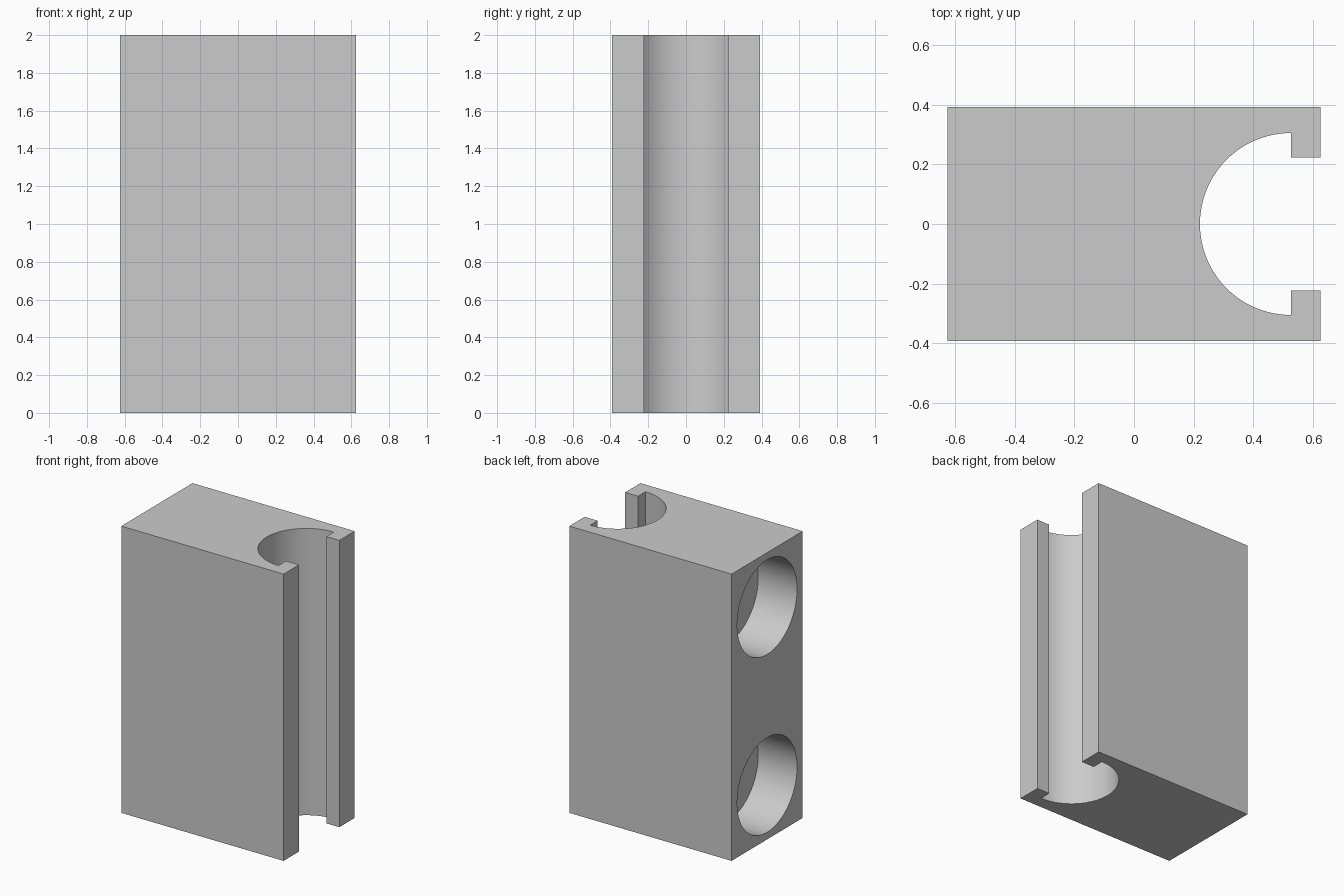
import bpy, bmesh
from math import pi, cos, sin, radians

cube = bpy.data.objects.get("Cube")
if cube:
    bpy.data.objects.remove(cube, do_unlink=True)

HX, HY, H = 0.626, 0.392, 2.0      # half length, half width, height
SLOT_X, SLOT_R = 0.526, 0.305      # centre and radius of the channel
GAP = 0.223                        # half width of the channel mouth
HOLE_R, HOLE_DEPTH = 0.33, 0.30    # round recesses in the end face

grey = bpy.data.materials.new("light_grey")
grey.use_nodes = True
colour = (0.6, 0.6, 0.6, 1)
grey.diffuse_color = colour
grey.node_tree.nodes["Principled BSDF"].inputs["Base Color"].default_value = colour

# Block profile with a half-round channel behind two lips
steps = 48
arc = [(SLOT_X + SLOT_R * cos(a), SLOT_R * sin(a))
       for a in (pi / 2 + pi * i / steps for i in range(steps + 1))]
profile = ([(HX, HY), (HX, GAP), (SLOT_X, GAP)] + arc
           + [(SLOT_X, -GAP), (HX, -GAP), (HX, -HY), (-HX, -HY), (-HX, HY)])

bm = bmesh.new()
base = bm.faces.new([bm.verts.new((x, y, 0)) for x, y in profile])
top = bmesh.ops.extrude_face_region(bm, geom=[base])["geom"]
bmesh.ops.translate(bm, vec=(0, 0, H),
                    verts=[g for g in top if isinstance(g, bmesh.types.BMVert)])
bmesh.ops.recalc_face_normals(bm, faces=bm.faces[:])
mesh = bpy.data.meshes.new("channel_block")
bm.to_mesh(mesh)
bm.free()
mesh.materials.append(grey)
block = bpy.data.objects.new("channel_block", mesh)
bpy.context.collection.objects.link(block)

# Two blind round recesses cut into the end face
for z in (0.38, 1.62):
    bpy.ops.mesh.primitive_cylinder_add(vertices=96, radius=HOLE_R, depth=2 * HOLE_DEPTH,
                                        location=(-HX, 0, z), rotation=(0, pi / 2, 0))
    cutter = bpy.context.object
    cutter.name = "recess_cutter"
    cutter.hide_render = True
    cutter.data.materials.append(grey)
    cut = block.modifiers.new("recess", 'BOOLEAN')
    cut.operation = 'DIFFERENCE'
    cut.solver = 'EXACT'
    cut.object = cutter
    bpy.context.view_layer.objects.active = block
    bpy.ops.object.modifier_apply(modifier=cut.name)
    bpy.data.objects.remove(cutter, do_unlink=True)

# Smooth curved walls, crisp corners
bpy.ops.object.select_all(action='DESELECT')
block.select_set(True)
bpy.context.view_layer.objects.active = block
bpy.ops.object.shade_smooth_by_angle(angle=radians(30))
